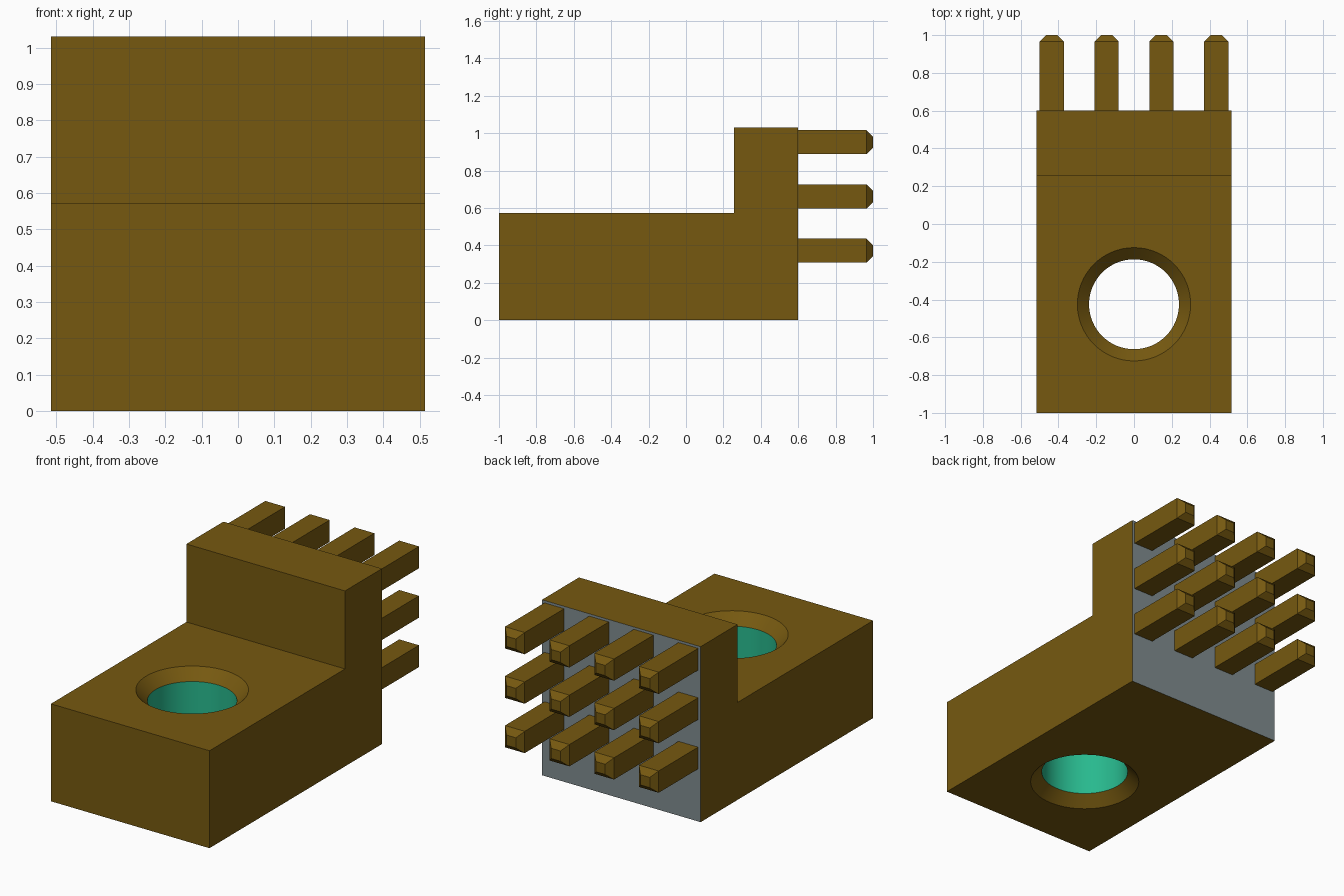
import bpy, bmesh, math

cube = bpy.data.objects.get("Cube")
if cube:
    bpy.data.objects.remove(cube, do_unlink=True)


def srgb(r, g, b):
    def lin(c):
        c /= 255
        return c / 12.92 if c <= 0.04045 else ((c + 0.055) / 1.055) ** 2.4
    return (lin(r), lin(g), lin(b), 1.0)


def material(name, color):
    m = bpy.data.materials.new(name)
    m.use_nodes = True
    m.diffuse_color = color
    m.node_tree.nodes["Principled BSDF"].inputs["Base Color"].default_value = color
    return m


BROWN, GREY, TEAL = 0, 1, 2
MATS = [material("brown", srgb(118, 89, 16)),
        material("grey", srgb(128, 140, 143)),
        material("teal", srgb(40, 185, 142))]


def make_object(name, bm, mats):
    bmesh.ops.recalc_face_normals(bm, faces=bm.faces)
    mesh = bpy.data.meshes.new(name)
    bm.to_mesh(mesh)
    bm.free()
    for m in mats:
        mesh.materials.append(m)
    ob = bpy.data.objects.new(name, mesh)
    bpy.context.collection.objects.link(ob)
    return ob


# Main dimensions
HALF_W, BACK, STEP_Y, STEP_Z, TOP = 0.515, 0.60, 0.257, 0.572, 1.03
HOLE_Y, HOLE_R, CHAMFER = -0.425, 0.238, 0.062

# Stepped block: L-shaped side profile extruded across x, grey rear face
profile = [(-1, 0), (BACK, 0), (BACK, TOP), (STEP_Y, TOP), (STEP_Y, STEP_Z), (-1, STEP_Z)]
bm = bmesh.new()
side = bm.faces.new([bm.verts.new((-HALF_W, y, z)) for y, z in profile])
ext = bmesh.ops.extrude_face_region(bm, geom=[side])
bmesh.ops.translate(bm, vec=(2 * HALF_W, 0, 0),
                    verts=[v for v in ext["geom"] if isinstance(v, bmesh.types.BMVert)])
for f in bm.faces:
    if all(abs(v.co.y - BACK) < 1e-4 for v in f.verts):
        f.material_index = GREY
block = make_object("stepped_block", bm, MATS)

# Hole cutter: straight teal bore with a chamfer at each end
OVER, SEG = 0.02, 64
rings = [(HOLE_R + CHAMFER + OVER, -OVER), (HOLE_R, CHAMFER),
         (HOLE_R, STEP_Z - CHAMFER), (HOLE_R + CHAMFER + OVER, STEP_Z + OVER)]
bm = bmesh.new()
loops = [[bm.verts.new((r * math.cos(2 * math.pi * i / SEG),
                        HOLE_Y + r * math.sin(2 * math.pi * i / SEG), z))
          for i in range(SEG)] for r, z in rings]
for k in range(3):
    for i in range(SEG):
        j = (i + 1) % SEG
        f = bm.faces.new((loops[k][i], loops[k][j], loops[k + 1][j], loops[k + 1][i]))
        f.material_index = TEAL if k == 1 else BROWN
bm.faces.new(loops[0])
bm.faces.new(loops[-1])
cutter = make_object("hole_cutter", bm, MATS)
cutter.hide_render = True

# Cut the hole, bake the result and drop the cutter
mod = block.modifiers.new("hole", 'BOOLEAN')
mod.operation = 'DIFFERENCE'
mod.solver = 'EXACT'
mod.object = cutter
bpy.context.view_layer.update()
baked = bpy.data.meshes.new_from_object(
    block.evaluated_get(bpy.context.evaluated_depsgraph_get()))
block.modifiers.clear()
block.data = baked
bpy.data.objects.remove(cutter, do_unlink=True)

bpy.ops.object.select_all(action='DESELECT')
block.select_set(True)
bpy.context.view_layer.objects.active = block
bpy.ops.object.shade_smooth_by_angle(angle=math.radians(30))

# Square contact pins with tapered tips, in a grid of three rows of four
PITCH, PIN_HALF, TIP = 0.29, 0.064, 0.034


def pin(name, x, z):
    bm = bmesh.new()
    prev = None
    for y, h in ((BACK, PIN_HALF), (1 - TIP, PIN_HALF), (1, PIN_HALF - TIP)):
        ring = [bm.verts.new((x + sx * h, y, z + sz * h))
                for sx, sz in ((-1, -1), (1, -1), (1, 1), (-1, 1))]
        if prev:
            for i in range(4):
                j = (i + 1) % 4
                bm.faces.new((prev[i], prev[j], ring[j], ring[i]))
        else:
            bm.faces.new(ring)
        prev = ring
    bm.faces.new(prev)
    return make_object(name, bm, [MATS[BROWN]])


for row in range(3):
    for col in range(4):
        pin(f"pin_row{row + 1}_col{col + 1}", (col - 1.5) * PITCH, 0.372 + row * PITCH)
